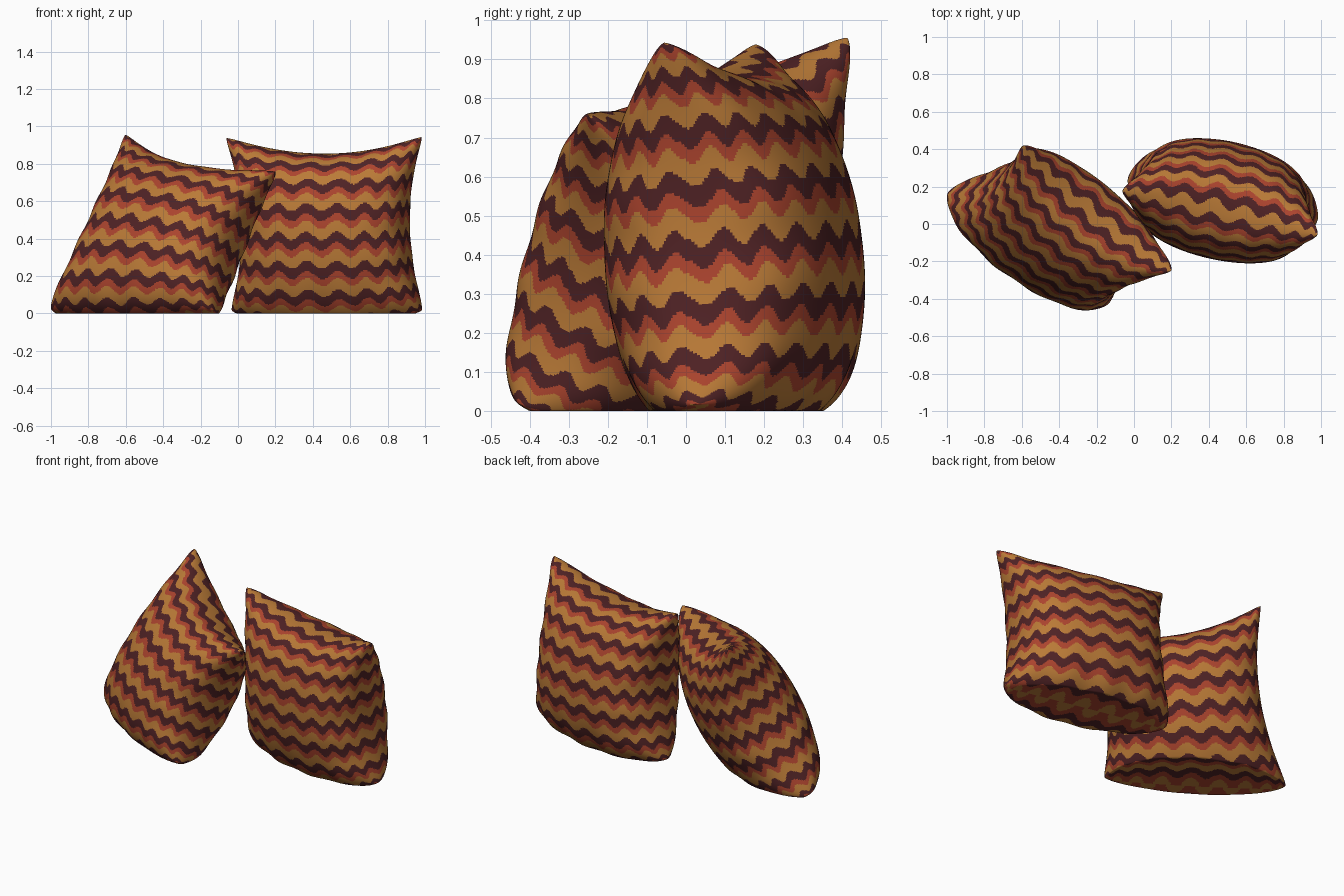
import bpy, bmesh
from math import sin, pi
from mathutils import Vector

cube = bpy.data.objects.get("Cube")
if cube:
    bpy.data.objects.remove(cube)


def material(name, rgb):
    mat = bpy.data.materials.new(name)
    mat.use_nodes = True
    mat.diffuse_color = (*rgb, 1)
    bsdf = mat.node_tree.nodes["Principled BSDF"]
    bsdf.inputs["Base Color"].default_value = (*rgb, 1)
    bsdf.inputs["Roughness"].default_value = 0.9
    return mat


FABRIC = [material("dark maroon", (0.078, 0.016, 0.018)),
          material("golden ochre", (0.49, 0.195, 0.038)),
          material("brick red", (0.41, 0.057, 0.027))]
SEGMENTS = 186
PERIOD = 0.127


def stripe(u, v, side):
    """Colour index of the wavy woven bands; the wave runs on over the seam."""
    height = 0.3 * v + 0.2 * sin(v * pi / 2)
    q = height + 0.056 + side * 0.018 * sin(2 * pi * u / 0.2)
    phase = (q / PERIOD + 0.18) % 1
    return 0 if phase < 0.36 else 1 if phase < 0.75 else 2


def cushion_point(co, side, corners, thickness):
    """Place a grid point on one plump half of a cushion."""
    bl, br, tl, tr = corners
    u, v = sin(co.x * pi / 2), sin(co.y * pi / 2)
    rim_u, rim_v = max(0, 1 - u * u), max(0, 1 - v * v)

    # Fullness falls off to the seam, faster at the top than at the seat
    puff = rim_u ** 0.42 * rim_v ** (0.46 if v > 0 else 0.3) * (1 - 0.15 * v)
    puff *= 1 - 0.06 * abs(u) ** 4 * sin(14 * v + 3 * side)
    puff *= 1 - 0.05 * abs(v) ** 4 * sin(13 * u + side)

    # Seams draw in between the corners; the bottom sags onto the floor
    a = u * (1 - 0.17 * rim_v * u * u)
    b = v * (1 + (-0.21 if v > 0 else 0.12) * rim_u * v * v)
    # Blunt the corner tips
    blunt = 1 - 0.025 * abs(u * v) ** 12
    a, b = (a * blunt + 1) / 2, (b * blunt + 1) / 2
    p = bl.lerp(br, a).lerp(tl.lerp(tr, a), b)
    normal = (br + tr - bl - tl).cross(tl + tr - bl - br).normalized()
    p += normal * side * puff * thickness
    p.z = max(p.z, 0)
    return p


def cushion(name, corners, front, back):
    corners = [Vector(c) for c in corners]
    bm = bmesh.new()
    for side, thickness in ((1, front), (-1, back)):
        verts = bmesh.ops.create_grid(bm, x_segments=SEGMENTS,
                                      y_segments=SEGMENTS, size=1)["verts"]
        faces = list({f for v in verts for f in v.link_faces})
        for f in faces:
            c = f.calc_center_median()
            f.material_index = stripe(c.x, c.y, side)
            f.smooth = True
        for v in verts:
            v.co = cushion_point(v.co, side, corners, thickness)
        if side < 0:
            bmesh.ops.reverse_faces(bm, faces=faces)
    # Sew both halves together along the seam
    seam = [v for v in bm.verts if v.is_boundary]
    bmesh.ops.remove_doubles(bm, verts=seam, dist=0.00002)
    mesh = bpy.data.meshes.new(name)
    bm.to_mesh(mesh)
    bm.free()
    for mat in FABRIC:
        mesh.materials.append(mat)
    obj = bpy.data.objects.new(name, mesh)
    bpy.context.collection.objects.link(obj)
    return obj


# Corners: bottom and top, each from -x to +x
cushion("leaning_cushion",
        [(-1.01, 0.175, 0.005), (-0.125, -0.43, 0.005),
         (-0.605, 0.425, 0.97), (0.215, -0.255, 0.765)], 0.28, 0.31)
cushion("upright_cushion",
        [(-0.045, 0.25, 0.005), (0.995, 0.02, 0.005),
         (-0.075, 0.18, 0.95), (0.995, -0.06, 0.955)], 0.29, 0.33)
